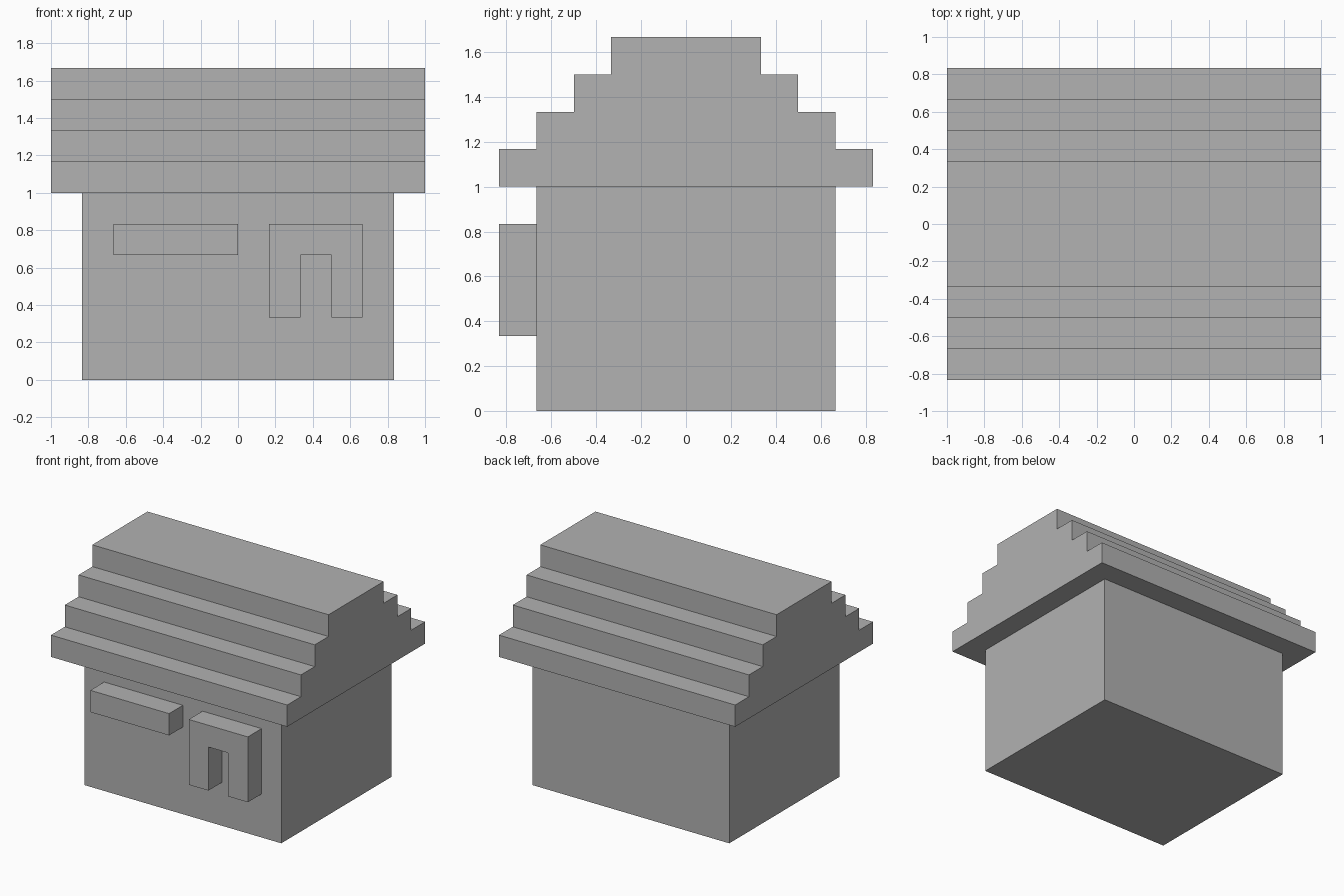
import bpy

if "Cube" in bpy.data.objects:
    bpy.data.objects.remove(bpy.data.objects["Cube"])

U = 1 / 6  # the model sits on a grid of sixths

grey = bpy.data.materials.new("plain grey")
grey.diffuse_color = (0.445, 0.445, 0.445, 1)
grey.use_nodes = True
grey.node_tree.nodes["Principled BSDF"].inputs["Base Color"].default_value = grey.diffuse_color


def prism(name, profile, axis, start, end):
    """Extrude a closed 2D profile (grid units) along x or y."""
    def place(p, t):
        return (t * U, p[0] * U, p[1] * U) if axis == "x" else (p[0] * U, t * U, p[1] * U)
    n = len(profile)
    verts = [place(p, t) for t in (start, end) for p in profile]
    faces = [tuple(range(n))[::-1], tuple(range(n, 2 * n))]
    faces += [(i, (i + 1) % n, n + (i + 1) % n, n + i) for i in range(n)]
    if axis == "y":  # keep normals outward
        faces = [f[::-1] for f in faces]
    mesh = bpy.data.meshes.new(name)
    mesh.from_pydata(verts, [], faces)
    mesh.materials.append(grey)
    obj = bpy.data.objects.new(name, mesh)
    bpy.context.collection.objects.link(obj)
    return obj


def rect(a0, b0, a1, b1):
    return [(a0, b0), (a1, b0), (a1, b1), (a0, b1)]


# House walls
prism("walls", rect(-5, 0, 5, 6), "y", -4, 4)

# Stepped roof: four tiers, each one unit narrower per side
right_side = []
for i in range(4):
    right_side += [(5 - i, 6 + i), (5 - i, 7 + i)]
left_side = [(-y, z) for y, z in reversed(right_side)]
prism("stepped_roof", right_side + left_side, "x", -6, 6)

# Raised bar on the front wall
prism("front_bar", rect(-4, 4, 0, 5), "y", -5, -4)

# Raised arch on the front wall
arch = [(1, 2), (2, 2), (2, 4), (3, 4), (3, 2), (4, 2), (4, 5), (1, 5)]
prism("front_arch", arch, "y", -5, -4)
